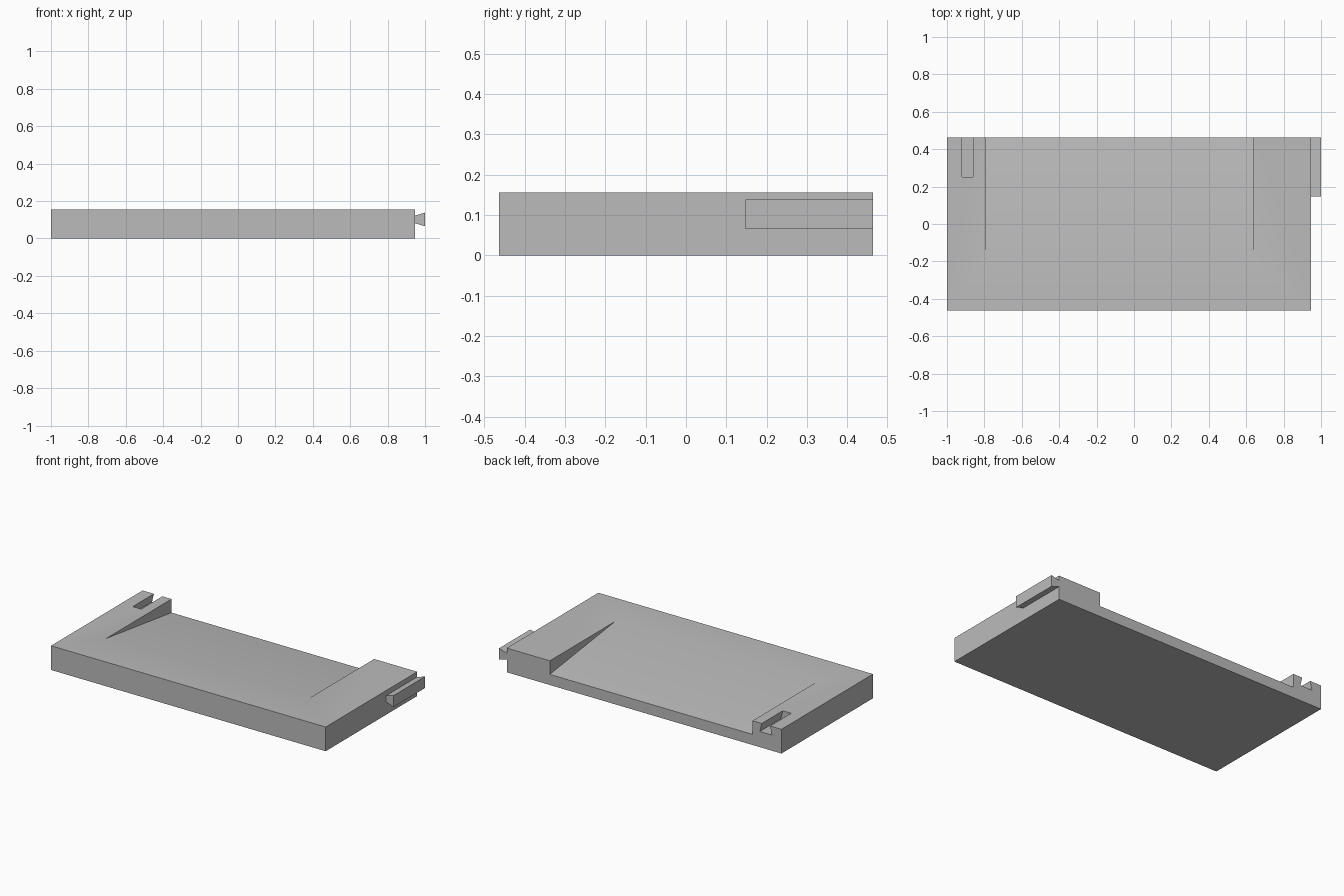
import bpy
import bmesh
from math import radians
from mathutils import Vector

if "Cube" in bpy.data.objects:
    bpy.data.objects.remove(bpy.data.objects["Cube"], do_unlink=True)

LEFT, RIGHT, BACK, TOP = -1.0, 0.945, 0.463, 0.155
OVER = 0.1  # how far cutters run past the block

grey = bpy.data.materials.new("mid grey")
grey.use_nodes = True
grey.diffuse_color = (0.5, 0.5, 0.5, 1)
grey.node_tree.nodes["Principled BSDF"].inputs["Base Color"].default_value = (0.5, 0.5, 0.5, 1)


def prism(name, outline, direction):
    """Extrude a closed outline of 3D points along a direction."""
    bm = bmesh.new()
    face = bm.faces.new([bm.verts.new(p) for p in outline])
    new = bmesh.ops.extrude_face_region(bm, geom=[face])["geom"]
    moved = [v for v in new if isinstance(v, bmesh.types.BMVert)]
    bmesh.ops.translate(bm, verts=moved, vec=Vector(direction))
    bmesh.ops.recalc_face_normals(bm, faces=bm.faces)
    mesh = bpy.data.meshes.new(name)
    bm.to_mesh(mesh)
    bm.free()
    mesh.materials.append(grey)
    obj = bpy.data.objects.new(name, mesh)
    bpy.context.collection.objects.link(obj)
    return obj


def activate(obj):
    bpy.ops.object.select_all(action="DESELECT")
    obj.select_set(True)
    bpy.context.view_layer.objects.active = obj


def carve(target, cutter):
    """Subtract the cutter, then discard it."""
    cutter.hide_render = True
    mod = target.modifiers.new("cut", "BOOLEAN")
    mod.operation = "DIFFERENCE"
    mod.solver = "EXACT"
    mod.object = cutter
    activate(target)
    bpy.ops.object.modifier_apply(modifier=mod.name)
    bpy.data.objects.remove(cutter, do_unlink=True)


# Main block
block = prism("base_block",
              [(LEFT, -BACK, 0), (RIGHT, -BACK, 0), (RIGHT, BACK, 0), (LEFT, BACK, 0)],
              (0, 0, TOP))

# Ramp sinking towards the back between two side walls
ramp_start, ramp_end_z = -0.20, 0.068
slope = (ramp_end_z - TOP) / (BACK - ramp_start)
ramp_left, ramp_right = -0.795, 0.64
carve(block, prism("ramp_cutter",
                   [(ramp_left, ramp_start, TOP),
                    (ramp_left, BACK + OVER, ramp_end_z + slope * OVER),
                    (ramp_left, BACK + OVER, TOP + OVER),
                    (ramp_left, ramp_start, TOP + OVER)],
                   (ramp_right - ramp_left, 0, 0)))

# Dovetail slot in the top of the right-hand wall, open at the back
slot_x, slot_y, mouth, floor, depth = -0.89, 0.25, 0.03, 0.043, 0.055
carve(block, prism("slot_cutter",
                   [(slot_x - floor, slot_y, TOP - depth),
                    (slot_x + floor, slot_y, TOP - depth),
                    (slot_x + mouth, slot_y, TOP),
                    (slot_x + mouth, slot_y, TOP + OVER),
                    (slot_x - mouth, slot_y, TOP + OVER),
                    (slot_x - mouth, slot_y, TOP)],
                   (0, BACK - slot_y + OVER, 0)))

# Dovetail rail on the left side
rail_y, rail_z, neck, head = 0.147, 0.102, 0.02, 0.0365
rail = prism("dovetail_rail",
             [(RIGHT, rail_y, rail_z - neck), (1, rail_y, rail_z - head),
              (1, rail_y, rail_z + head), (RIGHT, rail_y, rail_z + neck)],
             (0, BACK - rail_y, 0))

# Soft shading across the shallow ramp, crisp edges elsewhere
for obj in (block, rail):
    activate(obj)
    bpy.ops.object.shade_smooth_by_angle(angle=radians(30))
